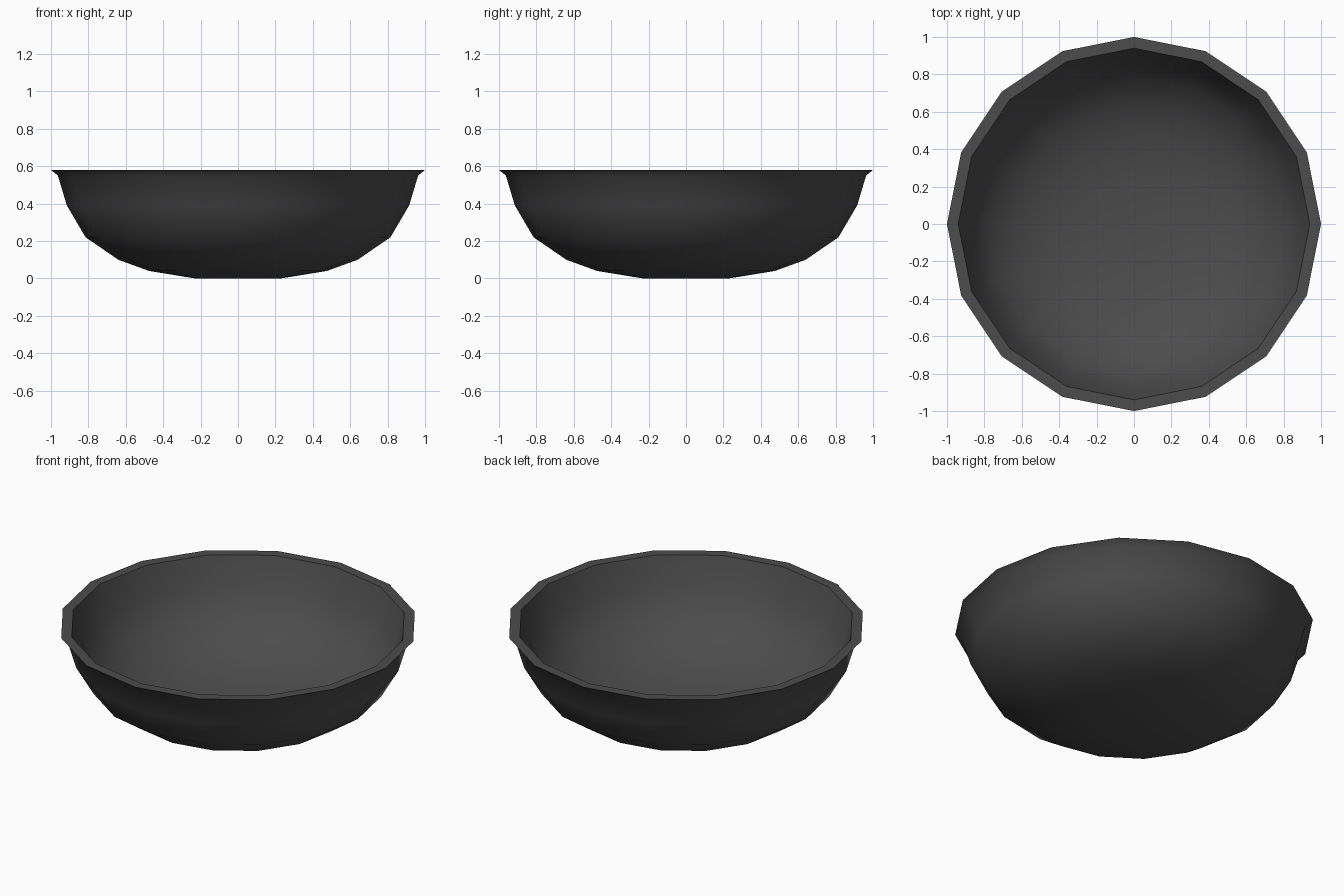
import bpy, bmesh, math

if "Cube" in bpy.data.objects:
    bpy.data.objects.remove(bpy.data.objects["Cube"])

SIDES = 16

# dark grey material
mat = bpy.data.materials.new("dark grey")
mat.diffuse_color = (0.072, 0.072, 0.072, 1)
mat.use_nodes = True
mat.node_tree.nodes["Principled BSDF"].inputs["Base Color"].default_value = mat.diffuse_color

# bowl profile (radius, height): outside from base to rim, then inside back down
outer = [(0.23, 0.0), (0.475, 0.04), (0.64, 0.10), (0.815, 0.22),
         (0.915, 0.39), (0.963, 0.55), (1.0, 0.58)]
inner = [(0.94, 0.58), (0.885, 0.40), (0.79, 0.24), (0.625, 0.13),
         (0.465, 0.07), (0.225, 0.03)]

bm = bmesh.new()
rings = []
for r, z in outer + inner:
    rings.append([bm.verts.new((r * math.cos(2 * math.pi * i / SIDES),
                                r * math.sin(2 * math.pi * i / SIDES), z))
                  for i in range(SIDES)])

# walls between neighbouring rings
for a, b in zip(rings, rings[1:]):
    for i in range(SIDES):
        j = (i + 1) % SIDES
        bm.faces.new((a[i], a[j], b[j], b[i]))

# flat base and flat inside floor
bm.faces.new(rings[0][::-1])
bm.faces.new(rings[-1])
bmesh.ops.recalc_face_normals(bm, faces=bm.faces)

mesh = bpy.data.meshes.new("bowl")
bm.to_mesh(mesh)
bm.free()
mesh.materials.append(mat)
bowl = bpy.data.objects.new("bowl", mesh)
bpy.context.collection.objects.link(bowl)

# smooth walls, sharp rim edges
bpy.context.view_layer.objects.active = bowl
bowl.select_set(True)
bpy.ops.object.shade_smooth_by_angle(angle=math.radians(45))
